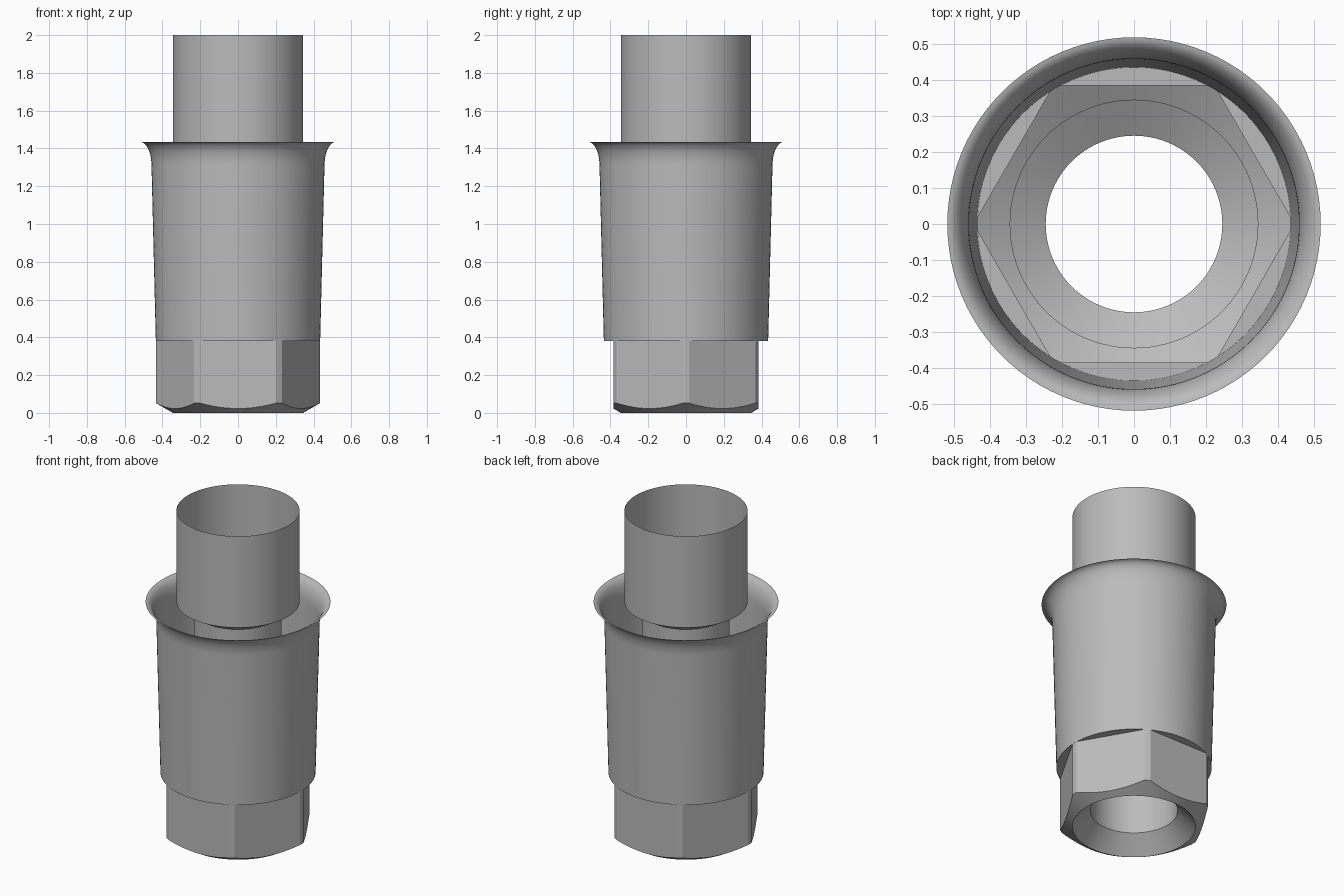
import bpy, bmesh, math

cube = bpy.data.objects.get("Cube")
if cube:
    bpy.data.objects.remove(cube)

# Single plain metal colour
steel = bpy.data.materials.new("grey steel")
steel.use_nodes = True
GREY = (0.5, 0.5, 0.5, 1)
steel.diffuse_color = GREY
steel.node_tree.nodes["Principled BSDF"].inputs["Base Color"].default_value = GREY

# Main radii and heights
BORE, TUBE, COLLAR, FLAT = 0.245, 0.345, 0.435, 0.385
HEX_TOP, TUBE_BASE, TOP = 0.38, 1.435, 2.0
SLOPE = math.tan(math.radians(30))


def ring(bm, angles, radius, height):
    """Closed loop; radius and height are functions of the angle."""
    return [bm.verts.new((radius(a) * math.cos(a), radius(a) * math.sin(a), height(a)))
            for a in angles]


def loft(name, angles, rings):
    """Skin a list of (radius, height) loops into an open sheet."""
    bm = bmesh.new()
    loops = [ring(bm, angles, r, h) for r, h in rings]
    n = len(angles)
    for low, high in zip(loops, loops[1:]):
        for i in range(n):
            j = (i + 1) % n
            bm.faces.new((low[i], low[j], high[j], high[i]))
    bmesh.ops.remove_doubles(bm, verts=bm.verts[:], dist=1e-5)
    mesh = bpy.data.meshes.new(name)
    bm.to_mesh(mesh)
    bm.free()
    mesh.materials.append(steel)
    obj = bpy.data.objects.new(name, mesh)
    bpy.context.collection.objects.link(obj)
    bpy.ops.object.select_all(action='DESELECT')
    obj.select_set(True)
    bpy.context.view_layer.objects.active = obj
    bpy.ops.object.shade_smooth_by_angle(angle=math.radians(25))
    return obj


def lathe(name, profile, steps=96):
    angles = [math.tau * i / steps for i in range(steps)]
    return loft(name, angles, [(lambda a, r=r: r, lambda a, z=z: z) for r, z in profile])


# Flared, slightly tapered sleeve with an open top
flare = [(0.458 + 0.06 * (1 - math.cos(t)), 1.31 + 0.125 * math.sin(t))
         for t in (math.pi / 2 * i / 10 for i in range(11))]
lathe("sleeve", [(COLLAR, HEX_TOP)] + flare)

# Upper tube, and the bore with its two countersinks
lathe("upper_tube", [(TUBE, TUBE_BASE), (TUBE, TOP)])
lathe("bore", [(TUBE, 0), (BORE, 0.1), (BORE, TUBE_BASE - 0.1 * SLOPE), (TUBE, TUBE_BASE)])

# Hexagonal foot: flats trimmed by the collar radius, cone-chamfered below
corner = math.acos(FLAT / COLLAR)
hex_angles = [math.radians(30 + 60 * k) + corner * (2 * i / 12 - 1)
              for k in range(6) for i in range(13)]


def hex_radius(a):
    return min(FLAT / math.cos(a % (math.pi / 3) - math.pi / 6), COLLAR)


def chamfer_height(a):
    return (hex_radius(a) - TUBE) * SLOPE


loft("hex_foot", hex_angles, [
    (lambda a: TUBE, lambda a: 0),
    (hex_radius, chamfer_height),
    (hex_radius, lambda a: HEX_TOP)])

# Flat shoulder between the hex foot and the sleeve
loft("shoulder", hex_angles, [
    (hex_radius, lambda a: HEX_TOP),
    (lambda a: COLLAR, lambda a: HEX_TOP)])
